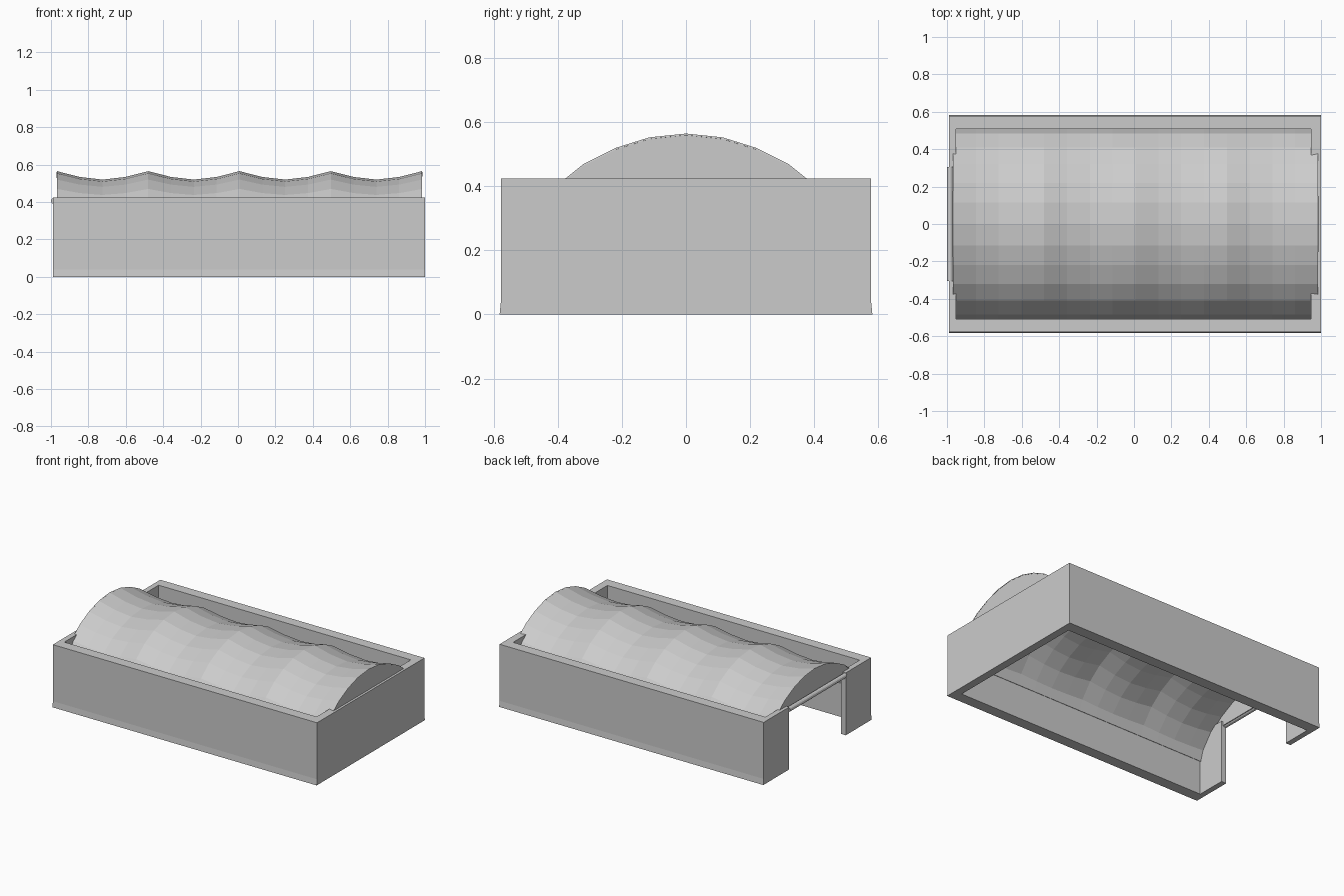
import bpy, bmesh

if "Cube" in bpy.data.objects:
    bpy.data.objects.remove(bpy.data.objects["Cube"])

def make_object(name, verts, faces):
    mesh = bpy.data.meshes.new(name)
    mesh.from_pydata(verts, [], faces)
    bm = bmesh.new()
    bm.from_mesh(mesh)
    bmesh.ops.recalc_face_normals(bm, faces=bm.faces)
    bm.to_mesh(mesh)
    bm.free()
    obj = bpy.data.objects.new(name, mesh)
    bpy.context.collection.objects.link(obj)
    return obj

# Walls: C-shaped footprint open at the left end, slightly flared at the foot
half = [(-0.99, 0.305), (-0.99, 0.578), (1.0, 0.578)]
inner = [(0.947, 0.507), (-0.953, 0.507), (-0.953, 0.305)]
outer_loop = half + [(x, -y) for x, y in reversed(half)]
inner_loop = [(x, -y) for x, y in reversed(inner)] + inner
levels = [(0.0, 0.004), (0.04, 0.0), (0.425, 0.0)]
foot = outer_loop + inner_loop
n = len(foot)
verts, faces = [], []
for z, flare in levels:
    for i, (x, y) in enumerate(foot):
        grow = flare if abs(y) > 0.55 else 0.0
        verts.append((x, y + (grow if y > 0 else -grow), z))
for k in range(len(levels) - 1):
    for i in range(n):
        j = (i + 1) % n
        faces.append((k * n + i, k * n + j, (k + 1) * n + j, (k + 1) * n + i))
faces.append(tuple(range(n)))
faces.append(tuple(range((len(levels) - 1) * n, len(levels) * n)))
make_object("walls", verts, faces)

# Vaulted roof: faceted arch swept along x with four scalloped bays
right = [(0.115, 0.553), (0.22, 0.520), (0.32, 0.470),
         (0.41, 0.398), (0.485, 0.30), (0.507, 0.23)]
arch = [(-y, z) for y, z in reversed(right)] + [(0.0, 0.565)] + right
sag = [0.0, 0.031, 0.045, 0.031]
x0, x1, columns = -0.968, 0.984, 16
m = len(arch)
verts, faces = [], []
for c in range(columns + 1):
    x = x0 + (x1 - x0) * c / columns
    for y, z in arch:
        verts.append((x, y, z - sag[c % 4] * (z - 0.23) / 0.335))
for c in range(columns):
    for i in range(m - 1):
        a = c * m + i
        faces.append((a, a + 1, a + m + 1, a + m))
roof = make_object("vaulted_roof", verts, faces)
thick = roof.modifiers.new("thickness", 'SOLIDIFY')
thick.thickness = 0.005
# Keep the outer skin in place whichever way the open sheet is oriented
thick.offset = -1 if roof.data.polygons[m // 2].normal.z > 0 else 1

# Gables: thin panels closing the upper part of both arch ends
upper = [(y, z) for y, z in arch if z > 0.39]
g = len(upper)
for name, xa, xb in (("left_gable", x0, x0 + 0.005), ("right_gable", x1 - 0.005, x1)):
    verts = [(x, y, z - 0.001) for x in (xa, xb) for y, z in upper]
    faces = [tuple(range(g)), tuple(range(g, 2 * g))]
    faces += [(i, (i + 1) % g, (i + 1) % g + g, i + g) for i in range(g)]
    make_object(name, verts, faces)

# Round bar across the top of the opening
bpy.ops.mesh.primitive_cylinder_add(vertices=12, radius=0.016, depth=0.61,
                                    location=(-0.984, 0, 0.406),
                                    rotation=(1.5707963, 0, 0))
bpy.context.object.name = "opening_bar"
